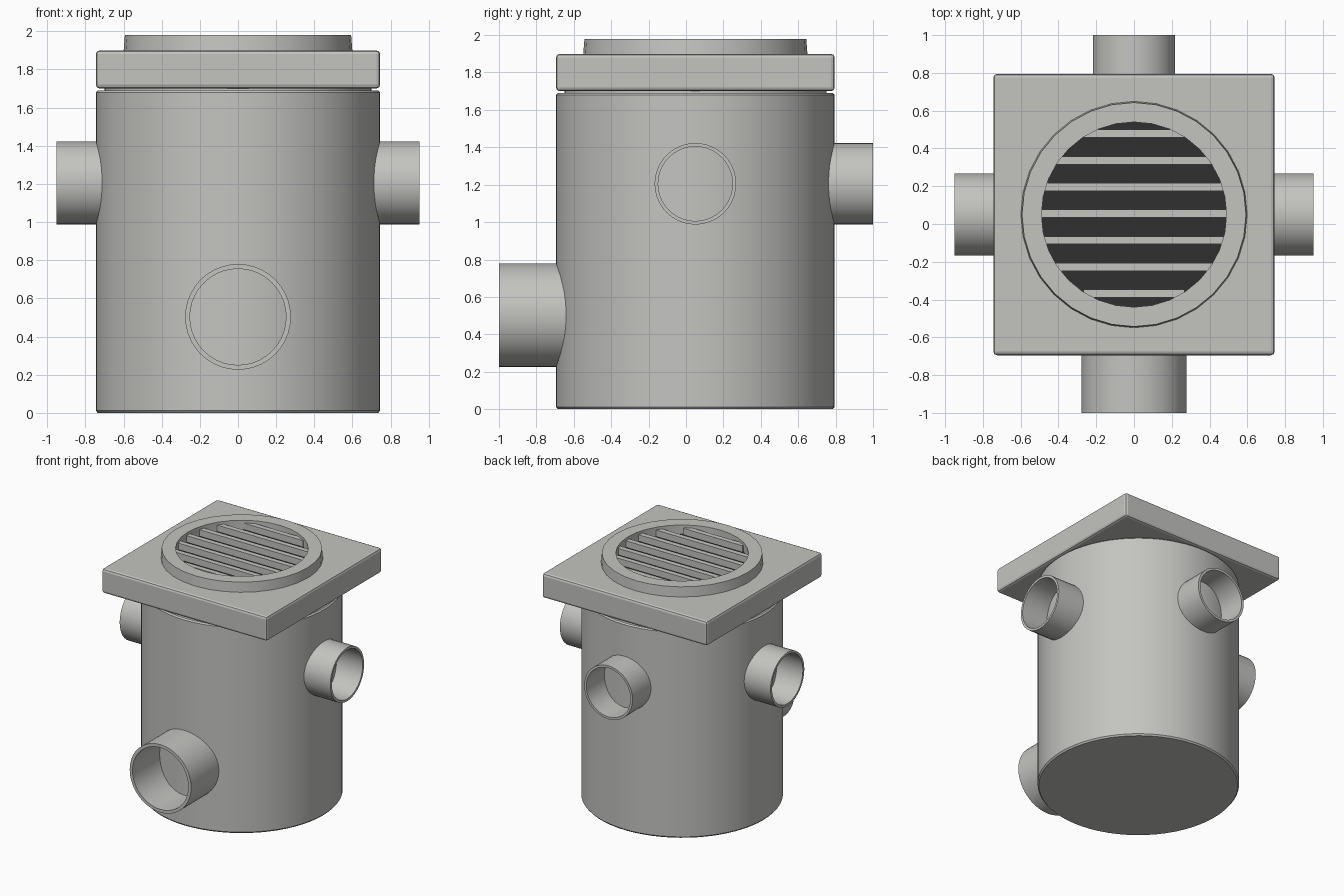
import bpy, bmesh, math
from mathutils import Matrix, Vector

cube = bpy.data.objects.get("Cube")
if cube:
    bpy.data.objects.remove(cube)

AXIS_Y = 0.05  # the chamber axis sits slightly behind the origin


def material(name, color):
    mat = bpy.data.materials.new(name)
    mat.use_nodes = True
    mat.diffuse_color = color
    mat.node_tree.nodes["Principled BSDF"].inputs["Base Color"].default_value = color
    return mat


concrete = material("light grey", (0.55, 0.55, 0.53, 1))
shadow = material("dark grey", (0.03, 0.03, 0.03, 1))


def finish(bm, name, mat, smooth=True):
    bmesh.ops.recalc_face_normals(bm, faces=bm.faces)
    mesh = bpy.data.meshes.new(name)
    bm.to_mesh(mesh)
    bm.free()
    mesh.materials.append(mat)
    obj = bpy.data.objects.new(name, mesh)
    bpy.context.collection.objects.link(obj)
    if smooth:
        bpy.ops.object.select_all(action='DESELECT')
        obj.select_set(True)
        bpy.context.view_layer.objects.active = obj
        bpy.ops.object.shade_smooth_by_angle(angle=math.radians(35))
    return obj


def lathe(name, profile, sides, mat, origin, direction=(0, 0, 1), closed=False):
    """Revolve (radius, height) points; open profiles get end caps."""
    bm = bmesh.new()
    rings = [[bm.verts.new((r * math.cos(a), r * math.sin(a), h))
              for a in (math.tau * i / sides for i in range(sides))]
             for r, h in profile]
    pairs = list(zip(rings, rings[1:]))
    if closed:
        pairs.append((rings[-1], rings[0]))
    else:
        bm.faces.new(rings[0])
        if len(rings) > 1:
            bm.faces.new(rings[-1])
    for low, high in pairs:
        for i in range(sides):
            j = (i + 1) % sides
            bm.faces.new((low[i], low[j], high[j], high[i]))
    turn = Vector((0, 0, 1)).rotation_difference(Vector(direction)).to_matrix().to_4x4()
    bmesh.ops.transform(bm, matrix=Matrix.Translation(origin) @ turn, verts=bm.verts)
    return finish(bm, name, mat)


def box(name, size, center, bevel, mat):
    bm = bmesh.new()
    bmesh.ops.create_cube(bm, size=1)
    bmesh.ops.scale(bm, vec=size, verts=bm.verts)
    bmesh.ops.translate(bm, vec=center, verts=bm.verts)
    if bevel:
        bmesh.ops.bevel(bm, geom=bm.edges[:], offset=bevel, segments=2,
                        profile=0.5, affect='EDGES')
    return finish(bm, name, mat, smooth=False)


# Round chamber and square cover slab
lathe("chamber_body", [(0.735, 0), (0.745, 0.012), (0.745, 1.68), (0.735, 1.69),
                       (0.70, 1.69), (0.70, 1.71)],
      64, concrete, (0, AXIS_Y, 0))
box("cover_slab", (1.49, 1.49, 0.2), (0, AXIS_Y, 1.8), 0.02, concrete)

# Raised grate frame with a dark opening
lathe("grate_frame", [(0.49, 1.89), (0.6, 1.89), (0.593, 1.98), (0.49, 1.98)],
      32, concrete, (0, AXIS_Y, 0), closed=True)
lathe("grate_opening", [(0.492, 1.906)], 32, shadow, (0, AXIS_Y, 0))

# Grate bars, trimmed to the circular opening
for i in range(-3, 4):
    offset = i * 0.141
    half = math.sqrt(0.5 ** 2 - offset ** 2)
    box(f"grate_bar_{i + 4}", (2 * half, 0.042, 0.054),
        (0, AXIS_Y + 0.005 + offset, 1.931), 0, concrete)


# Hollow pipe stubs, starting inside the chamber wall
def pipe(name, outer, inner, height, direction, reach):
    lathe(name, [(outer, 0.6), (outer, reach), (inner, reach), (inner, 0.6)],
          40, concrete, (0, AXIS_Y, height), direction, closed=True)


pipe("outlet_pipe_front", 0.277, 0.252, 0.503, (0, -1, 0), 1.05)
pipe("inlet_pipe_back", 0.218, 0.199, 1.205, (0, 1, 0), 0.95)
pipe("inlet_pipe_left", 0.218, 0.199, 1.205, (1, 0, 0), 0.95)
pipe("inlet_pipe_right", 0.218, 0.199, 1.205, (-1, 0, 0), 0.95)
